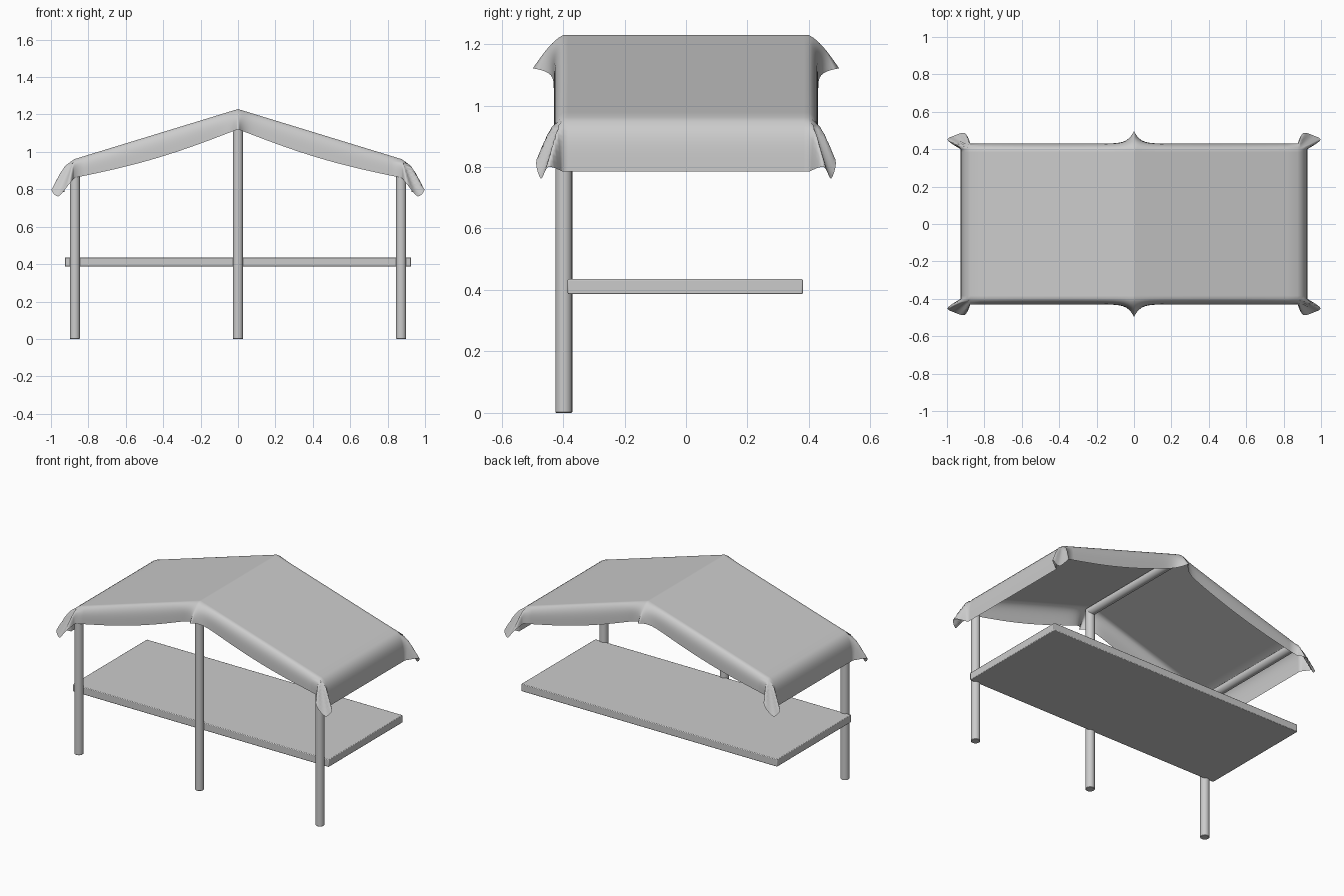
import bpy, bmesh, math
from mathutils import Vector

if "Cube" in bpy.data.objects:
    bpy.data.objects.remove(bpy.data.objects["Cube"])

HALF_X, HALF_Y = 0.875, 0.40      # supported part of the canopy
N, M = 24, 10                     # cells per half roof, cells down the hanging flap


def rod(name, a, b, r=0.0275):
    a, b = Vector(a), Vector(b)
    bpy.ops.mesh.primitive_cylinder_add(vertices=20, radius=r, depth=(b - a).length,
                                        location=(a + b) / 2)
    o = bpy.context.object
    o.name = name
    o.rotation_euler = (b - a).to_track_quat('Z', 'Y').to_euler()
    bv = o.modifiers.new("edge", 'BEVEL')
    bv.width, bv.segments, bv.limit_method = 0.003, 1, 'ANGLE'
    bpy.ops.object.shade_smooth_by_angle()


# posts along the front, beams running back under the canopy
for label, x, z in (("left", -0.872, 0.925), ("middle", 0, 1.195), ("right", 0.872, 0.925)):
    rod(label + "_post", (x, -0.3975, 0), (x, -0.3975, z))
    rod(label + "_beam", (x * 0.996, -0.41, z), (x * 0.996, 0.40, z))

# counter board
bpy.ops.mesh.primitive_cube_add(size=1, location=(0, -0.0025, 0.411))
board = bpy.context.object
board.name = "counter_board"
board.scale = (1.85, 0.765, 0.049)
bpy.ops.object.transform_apply(location=False, rotation=False, scale=True)
bv = board.modifiers.new("edge", 'BEVEL')
bv.width, bv.segments = 0.004, 2
bpy.ops.object.shade_smooth_by_angle()


# canopy cloth: one quadrant described by functions, mirrored by sign
def roof(x):
    return 1.229 - 0.306 * x


CORNER_HEM = [Vector(p) for p in ((0.927, 0.40, 0.785), (0.996, 0.448, 0.80),
              (0.962, 0.472, 0.762), (0.905, 0.486, 0.825), (HALF_X, 0.432, 0.862))]


def corner_hem(t):
    P = CORNER_HEM
    k = min(int(t * 4), 3)
    f = t * 4 - k
    p1, p2 = P[k], P[k + 1]
    p0, p3 = P[max(k - 1, 0)], P[min(k + 2, 4)]
    return 0.5 * (2 * p1 + (p2 - p0) * f + (2 * p0 - 5 * p1 + 4 * p2 - p3) * f * f
                  + (3 * p1 - p0 - 3 * p2 + p3) * f ** 3)


def drape(top, hem, r, flare):
    # flare 0: cloth rolls over the edge and hangs, 1: cloth sticks out
    out = (1 - flare) * (1 - (1 - r) ** 4) + flare * r ** 1.1
    p = top.lerp(hem, out)
    p.z = top.z + (hem.z - top.z) * r ** 1.15
    return p


def cloth_point(i, j):
    x = HALF_X * (min(i, N) / N) ** 1.5
    y = HALF_Y * min(j, N) / N
    top = Vector((x, y, roof(x)))
    p, q = max(i - N, 0) / M, max(j - N, 0) / M
    r = max(p, q)
    if r == 0:
        return top
    if q == 0:                                    # end flap
        return drape(top, Vector((0.927, y, 0.785)), r, 0)
    if p == 0:                                    # front or back flap, pinched at the ridge
        pinch = math.exp(-x / 0.03)
        drop = 0.108 + 0.025 * math.sin(math.pi * x / HALF_X) - 0.009 * x
        hem = Vector((x, 0.430 + 0.068 * pinch, top.z - drop))
        return drape(top, hem, r, 0.8 * pinch)
    t = q / p / 2 if p >= q else 1 - p / q / 2    # corner tail
    return drape(top, corner_hem(t), r, math.sin(math.pi * t))


bm = bmesh.new()
R = N + M
grid = []
for i in range(-R, R + 1):
    row = []
    for j in range(-R, R + 1):
        v = cloth_point(abs(i), abs(j))
        row.append(bm.verts.new((math.copysign(v.x, i), math.copysign(v.y, j), v.z)))
    grid.append(row)
for i in range(2 * R):
    for j in range(2 * R):
        f = bm.faces.new((grid[i][j], grid[i + 1][j], grid[i + 1][j + 1], grid[i][j + 1]))
        f.smooth = True
mesh = bpy.data.meshes.new("canopy_cloth")
bm.to_mesh(mesh)
bm.free()
bpy.context.collection.objects.link(bpy.data.objects.new("canopy_cloth", mesh))
